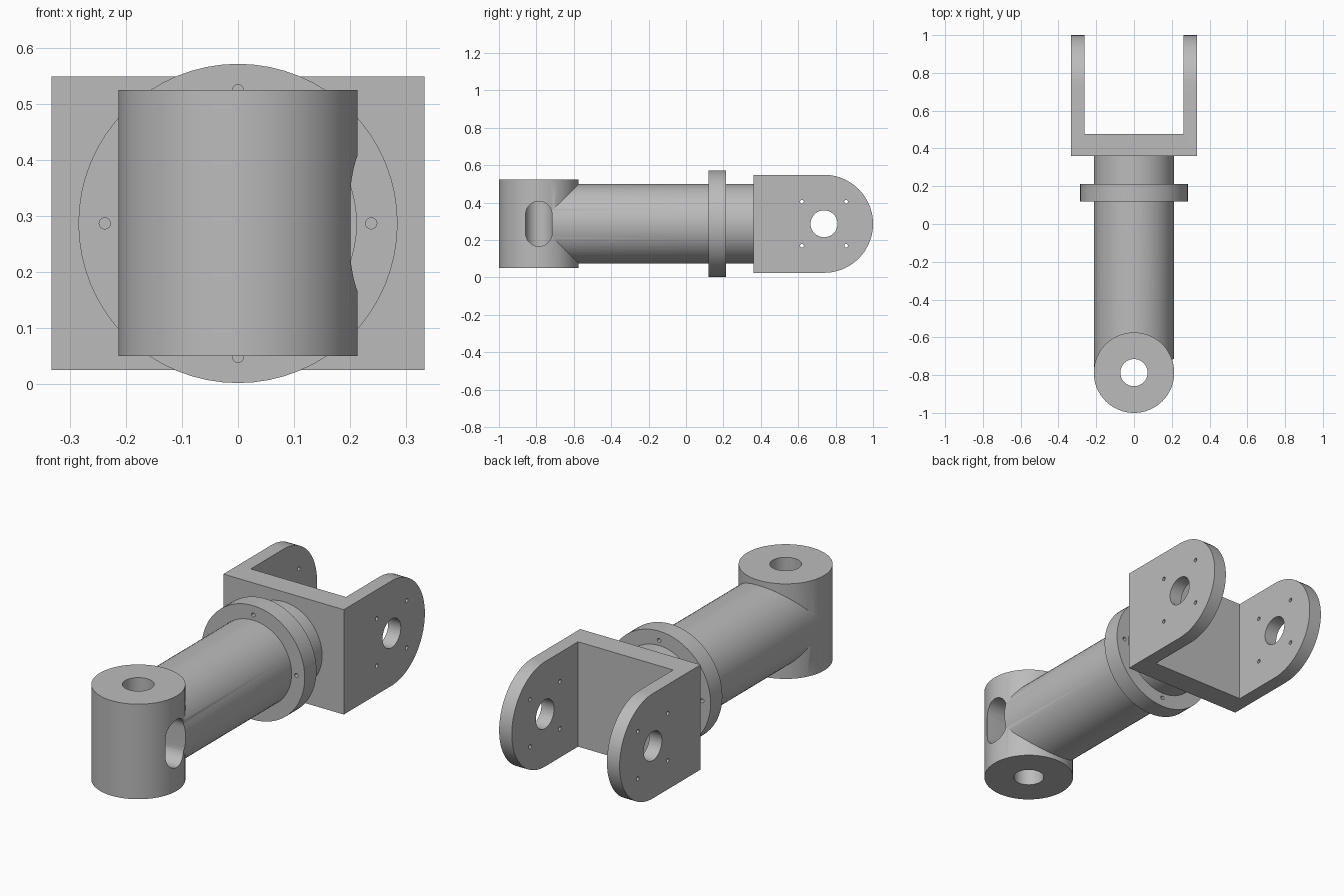
import bpy, bmesh, math
from mathutils import Vector

cube = bpy.data.objects.get("Cube")
if cube:
    bpy.data.objects.remove(cube, do_unlink=True)

steel = bpy.data.materials.new("grey_steel")
steel.use_nodes = True
GREY = (0.5, 0.5, 0.5, 1)
steel.diffuse_color = GREY
steel.node_tree.nodes["Principled BSDF"].inputs["Base Color"].default_value = GREY

AXIS_Z = 0.287     # height of the tube axis
HEAD_Y = -0.787    # vertical pivot
FORK_Y = 0.738     # horizontal pivot
R, BORE = 0.213, 0.072


def arc(cx, cy, r, start=0, end=360, n=64):
    """Points along an arc; a full turn leaves out the repeated end point."""
    full = end - start == 360
    steps = n if full else n + 1
    angles = [math.radians(start + (end - start) * i / n) for i in range(steps)]
    return [(cx + r * math.cos(a), cy + r * math.sin(a)) for a in angles]


def prism(name, points, axis, lo, hi):
    """Extrude a closed profile along one axis from lo to hi."""
    bm = bmesh.new()

    def place(p):
        c = list(p)
        c.insert("XYZ".index(axis), lo)
        return bm.verts.new(c)

    face = bm.faces.new([place(p) for p in points])
    out = bmesh.ops.extrude_face_region(bm, geom=[face])
    move = Vector([hi - lo if a == axis else 0 for a in "XYZ"])
    verts = [g for g in out["geom"] if isinstance(g, bmesh.types.BMVert)]
    bmesh.ops.translate(bm, verts=verts, vec=move)
    bmesh.ops.recalc_face_normals(bm, faces=bm.faces)
    mesh = bpy.data.meshes.new(name)
    bm.to_mesh(mesh)
    bm.free()
    mesh.materials.append(steel)
    obj = bpy.data.objects.new(name, mesh)
    bpy.context.collection.objects.link(obj)
    return obj


def activate(obj):
    bpy.ops.object.select_all(action="DESELECT")
    obj.select_set(True)
    bpy.context.view_layer.objects.active = obj


def combine(obj, other, operation):
    """Apply a boolean and remove the helper."""
    other.hide_render = True
    activate(obj)
    mod = obj.modifiers.new("combine", "BOOLEAN")
    mod.operation, mod.object, mod.solver = operation, other, "EXACT"
    bpy.ops.object.modifier_apply(modifier=mod.name)
    bpy.data.objects.remove(other, do_unlink=True)


def smooth(obj):
    activate(obj)
    bpy.ops.object.shade_smooth_by_angle(angle=math.radians(30))


# Lower link: vertical pivot barrel joined to a horizontal tube
link = prism("pivot_barrel_and_tube", arc(0, HEAD_Y, R), "Z", 0.05, 0.525)
combine(link, prism("tube", arc(0, AXIS_Z, R - 0.0007), "Y", HEAD_Y, 0.14), "UNION")
combine(link, prism("bore", arc(0, HEAD_Y, BORE), "Z", -0.1, 0.7), "DIFFERENCE")

# Rounded slot into the barrel on the left side
slot = (arc(HEAD_Y, AXIS_Z + 0.049, 0.071, 0, 180, 24)
        + arc(HEAD_Y, AXIS_Z - 0.049, 0.071, 180, 360 - 0.001, 24))
combine(link, prism("slot", slot, "X", 0, 0.3), "DIFFERENCE")
smooth(link)

# Bolted flange with four screw holes
flange = prism("flange", arc(0, AXIS_Z, 0.285), "Y", 0.12, 0.213)
for i in range(4):
    a = i * math.pi / 2
    hole = arc(0.238 * math.cos(a), AXIS_Z + 0.238 * math.sin(a), 0.01, n=16)
    combine(flange, prism("screw_hole", hole, "Y", 0, 0.3), "DIFFERENCE")
smooth(flange)

# Short neck between flange and fork
smooth(prism("fork_neck", arc(0, AXIS_Z, R), "Y", 0.19, 0.37))

# Fork: U-shaped plan trimmed by a round-ended side profile
W, INNER, BACK, FLOOR, TIP = 0.333, 0.263, 0.36, 0.477, 1.05
plan = [(-W, BACK), (W, BACK), (W, TIP), (INNER, TIP),
        (INNER, FLOOR), (-INNER, FLOOR), (-INNER, TIP), (-W, TIP)]
fork = prism("fork", plan, "Z", -0.1, 0.7)
side = [(0.2, AXIS_Z + 0.262), (0.2, AXIS_Z - 0.262)]
side += arc(FORK_Y, AXIS_Z, 0.262, -90, 90, 40)
combine(fork, prism("side_profile", side, "X", -0.5, 0.5), "INTERSECT")

# Pin hole and four small holes through both fork arms
combine(fork, prism("pin_hole", arc(FORK_Y, AXIS_Z, BORE), "X", -0.5, 0.5), "DIFFERENCE")
for dy in (-0.118, 0.118):
    for dz in (-0.118, 0.118):
        hole = arc(FORK_Y + dy, AXIS_Z + dz, 0.01, n=16)
        combine(fork, prism("small_hole", hole, "X", -0.5, 0.5), "DIFFERENCE")
smooth(fork)
